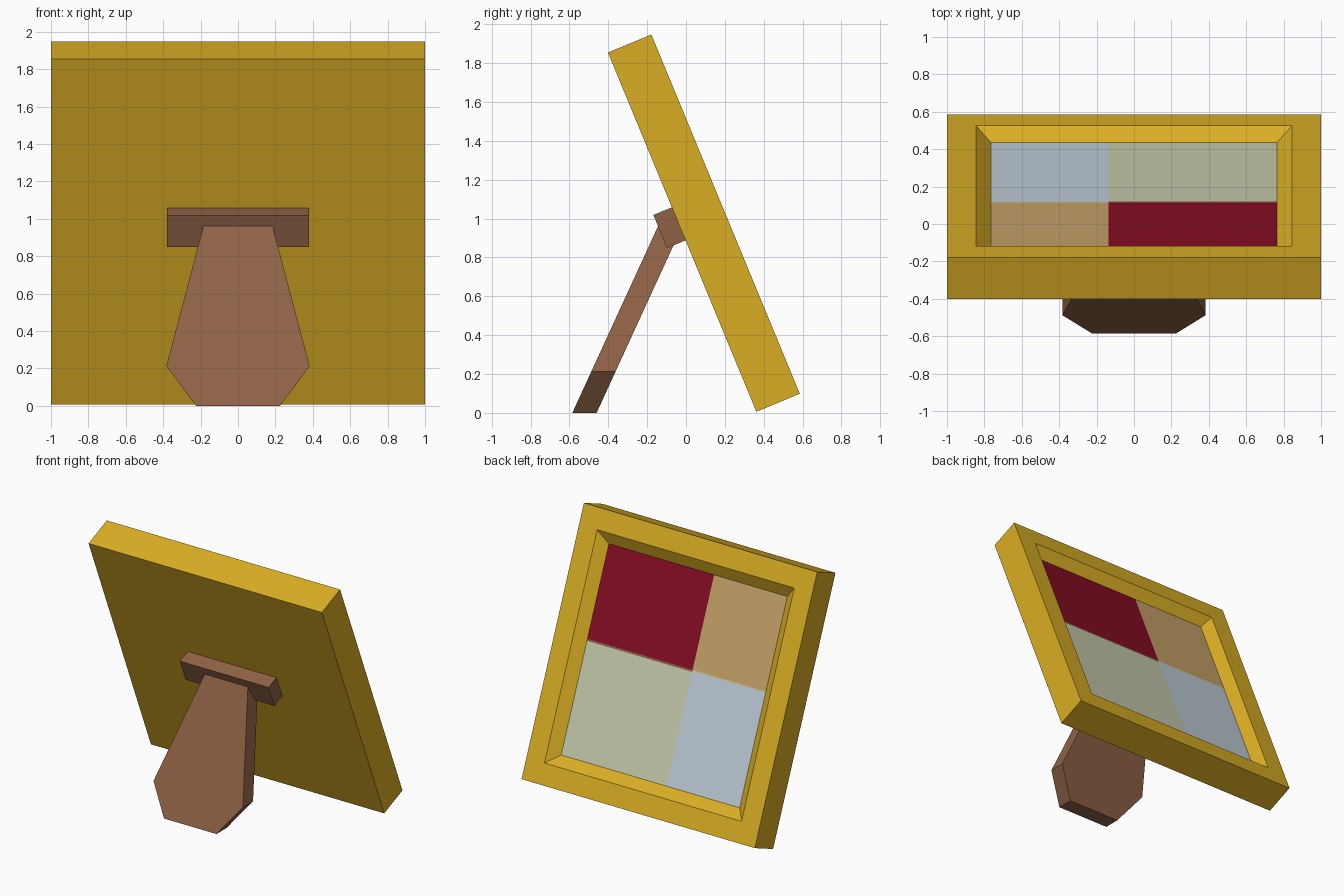
import bpy, bmesh, math
from mathutils import Matrix, Vector

if "Cube" in bpy.data.objects:
    bpy.data.objects.remove(bpy.data.objects["Cube"])


def material(name, rgb):
    lin = [((c / 255 + 0.055) / 1.055) ** 2.4 if c > 10 else c / 255 / 12.92 for c in rgb]
    m = bpy.data.materials.new(name)
    m.diffuse_color = (*lin, 1)
    m.use_nodes = True
    m.node_tree.nodes["Principled BSDF"].inputs["Base Color"].default_value = m.diffuse_color
    return m


gold = material("gold", (218, 174, 36))
brown = material("brown wood", (142, 98, 69))
red = material("dark red", (134, 13, 35))
tan = material("tan", (200, 164, 106))
sage = material("pale sage", (198, 204, 172))
blue = material("pale blue", (193, 206, 218))


def add(name, bm, mats, matrix=Matrix()):
    bmesh.ops.recalc_face_normals(bm, faces=bm.faces) if name != "picture" else None
    me = bpy.data.meshes.new(name)
    bm.to_mesh(me)
    bm.free()
    for m in mats:
        me.materials.append(m)
    ob = bpy.data.objects.new(name, me)
    ob.matrix_world = matrix
    bpy.context.collection.objects.link(ob)
    return ob


def box(size, centre):
    bm = bmesh.new()
    bmesh.ops.create_cube(bm, size=1)
    bmesh.ops.scale(bm, vec=size, verts=bm.verts)
    bmesh.ops.translate(bm, vec=centre, verts=bm.verts)
    return bm


# Leaning axes: local x = viewer's right, y = up the picture, z = out of the picture
TILT = math.radians(22.45)
s, c = math.sin(TILT), math.cos(TILT)
THICK, RIM, BEVEL, DEPTH = 0.242, 0.155, 0.08, 0.065
up, out = Vector((0, -s, c)), Vector((0, c, s))
origin = Vector((0, 0.362, 0.006)) + up + out * THICK
lean = Matrix.Translation(origin) @ Matrix((Vector((-1, 0, 0)), up, out)).transposed().to_4x4()

# Frame: slab with a sloped recess
bm = box((2, 2, THICK), (0, 0, -THICK / 2))
bm.faces.ensure_lookup_table()
front = max(bm.faces, key=lambda f: f.calc_center_median().z)
for t in (RIM, BEVEL):
    bmesh.ops.inset_region(bm, faces=[front], thickness=t, use_even_offset=True)
bmesh.ops.translate(bm, vec=(0, 0, -DEPTH), verts=front.verts)
bmesh.ops.delete(bm, geom=[front], context='FACES_ONLY')
add("frame", bm, [gold], lean)

# Picture: four colour panels and a thin divider line
h = 1 - RIM - BEVEL
split, low, high = 0.137, 0.062, 0.076
panels = [(-h, split, high, h, 0), (split, h, high, h, 1),
          (-h, split, low, high, 4), (split, h, low, high, 2),
          (-h, split, -h, low, 2), (split, h, -h, low, 3)]
bm = bmesh.new()
for x0, x1, y0, y1, mat in panels:
    f = bm.faces.new([bm.verts.new((x, y, -DEPTH))
                      for x, y in ((x0, y0), (x1, y0), (x1, y1), (x0, y1))])
    f.material_index = mat
bmesh.ops.remove_doubles(bm, verts=bm.verts, dist=1e-5)
add("picture", bm, [red, tan, sage, blue, brown], lean)

# Hinge block on the back of the frame
add("hinge_block", box((0.76, 0.184, 0.103), (0, 0.046, -THICK - 0.0515)), [brown], lean)

# Support leg: six-sided outline, slanted back towards the hinge
half = [(0.225, 0), (0.383, 0.212), (0.183, 0.97)]
outline = half + [(-x, z) for x, z in reversed(half)]
bm = bmesh.new()
face = bm.faces.new([bm.verts.new((x, -0.585 + 0.459 * z, z)) for x, z in outline])
ext = bmesh.ops.extrude_face_region(bm, geom=[face], use_keep_orig=True)
bmesh.ops.translate(bm, vec=(0, 0.125, 0),
                    verts=[g for g in ext["geom"] if isinstance(g, bmesh.types.BMVert)])
add("support_leg", bm, [brown])
